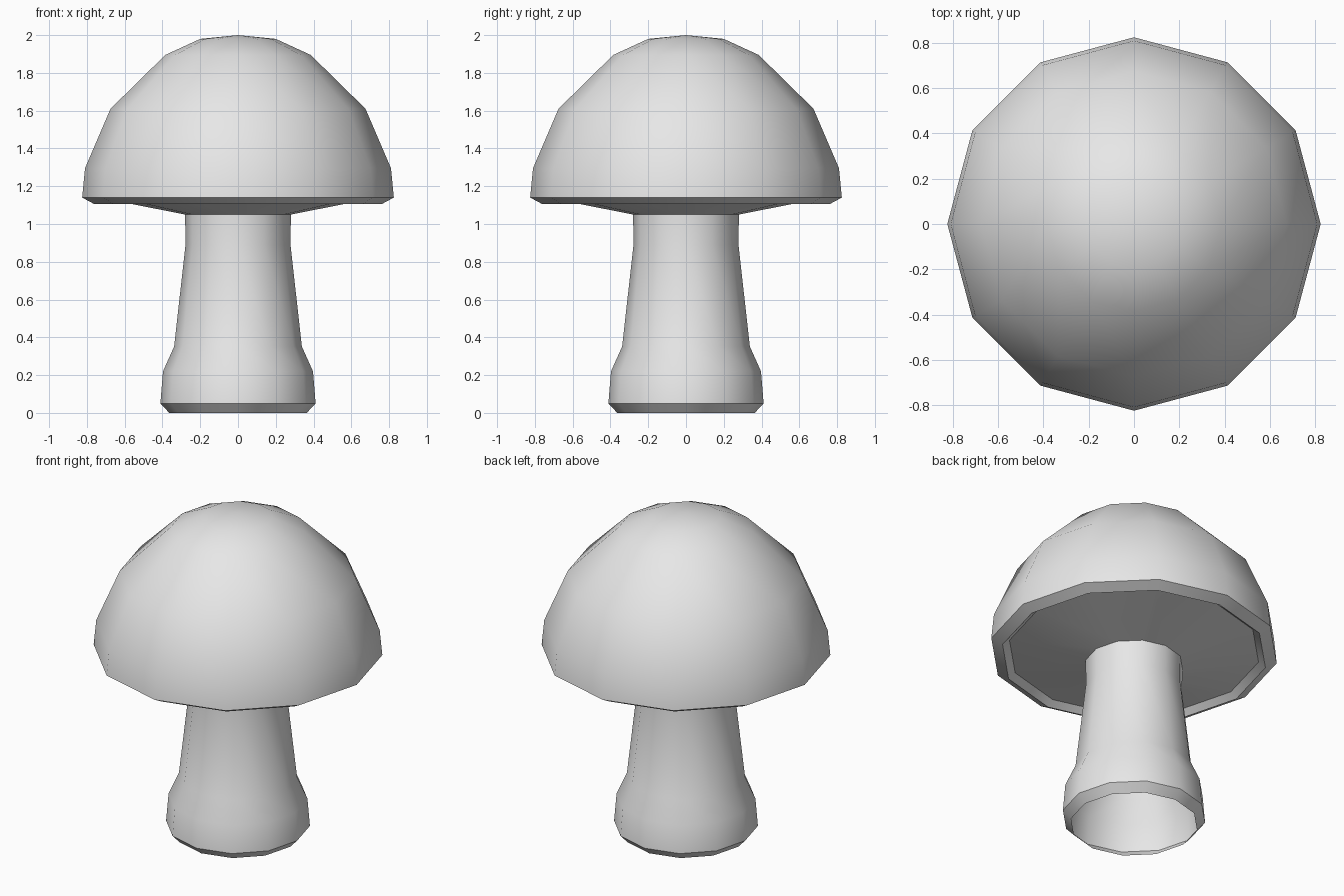
import bpy
import bmesh
from math import cos, sin, tau, radians

SIDES = 12

cube = bpy.data.objects.get("Cube")
if cube:
    bpy.data.objects.remove(cube, do_unlink=True)

grey = bpy.data.materials.new("plain_grey")
grey.use_nodes = True
grey.diffuse_color = (0.8, 0.8, 0.8, 1)
grey.node_tree.nodes["Principled BSDF"].inputs["Base Color"].default_value = (0.8, 0.8, 0.8, 1)


def lathe(name, profile):
    """Turn a profile of (radius, height) points, listed from the top, around z."""
    bm = bmesh.new()
    rings = []
    for r, z in profile:
        count = SIDES if r > 0 else 1
        rings.append([bm.verts.new((r * cos(tau * i / SIDES), r * sin(tau * i / SIDES), z))
                      for i in range(count)])
    for upper, lower in zip(rings, rings[1:]):
        for i in range(SIDES):
            j = (i + 1) % SIDES
            if len(upper) == 1:
                bm.faces.new((upper[0], lower[i], lower[j]))
            else:
                bm.faces.new((upper[i], lower[i], lower[j], upper[j]))
    mesh = bpy.data.meshes.new(name)
    bm.to_mesh(mesh)
    bm.free()
    mesh.materials.append(grey)
    obj = bpy.data.objects.new(name, mesh)
    bpy.context.collection.objects.link(obj)
    bpy.ops.object.select_all(action="DESELECT")
    obj.select_set(True)
    bpy.context.view_layer.objects.active = obj
    bpy.ops.object.shade_smooth_by_angle(angle=radians(45))
    return obj


# Domed cap with a bevelled rim, a shallow inner lip and a sloping underside
lathe("mushroom_cap", [(0, 2.0), (0.2, 1.98), (0.385, 1.895), (0.675, 1.61),
                       (0.81, 1.295), (0.825, 1.14), (0.76, 1.105),
                       (0.72, 1.137), (0.28, 1.05)])

# Hollow stem, open at the bottom, with a swollen foot
lathe("mushroom_stem", [(0.28, 1.05), (0.278, 0.89), (0.338, 0.352),
                        (0.397, 0.22), (0.411, 0.05), (0.364, 0)])
